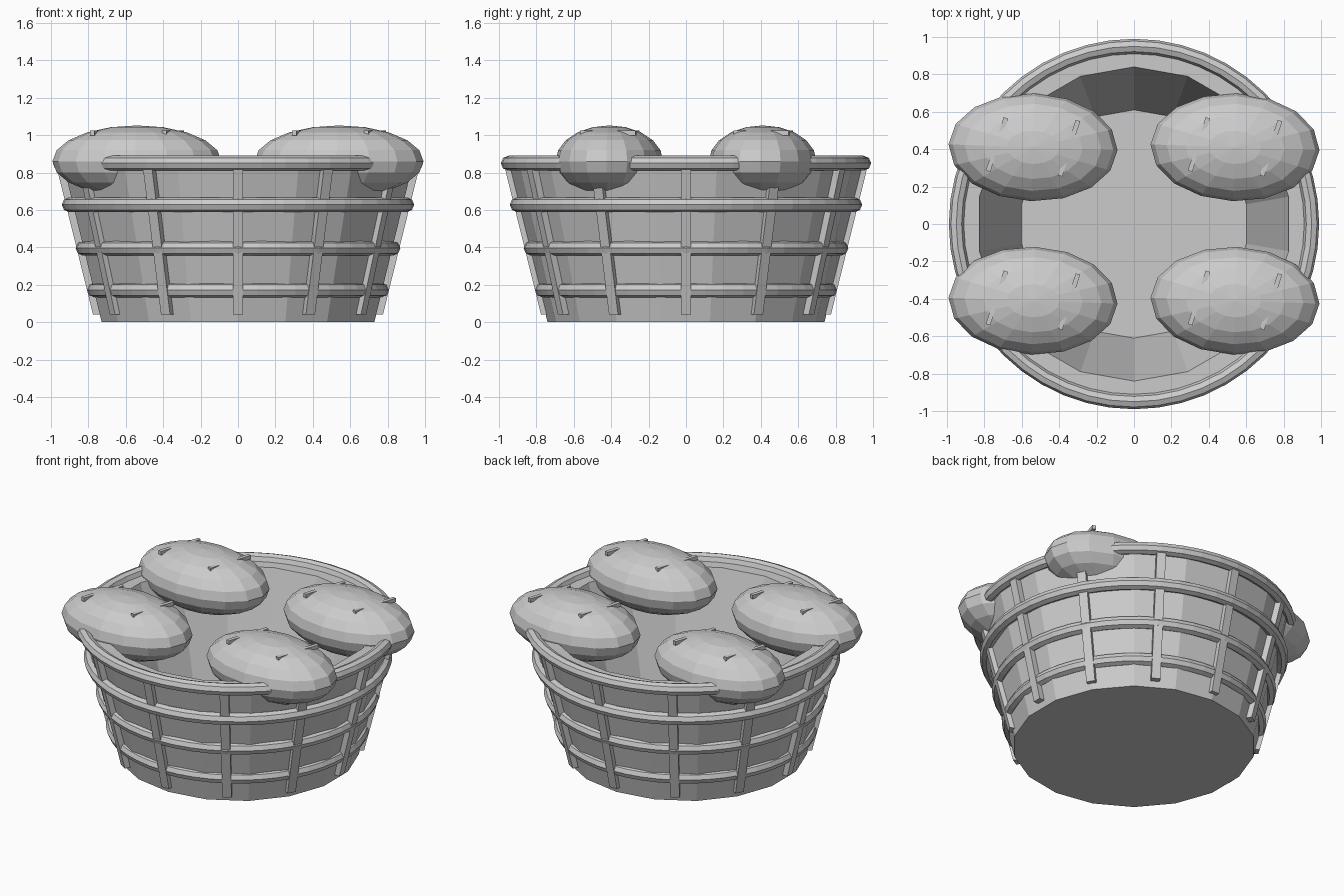
import bpy, bmesh
from math import sin, cos, pi, radians
from mathutils import Matrix, Vector

if "Cube" in bpy.data.objects:
    bpy.data.objects.remove(bpy.data.objects["Cube"])

grey = bpy.data.materials.new("plain grey")
grey.use_nodes = True
colour = (0.6, 0.6, 0.6, 1)
grey.diffuse_color = colour
grey.node_tree.nodes["Principled BSDF"].inputs["Base Color"].default_value = colour


def finish(name, bm):
    bmesh.ops.recalc_face_normals(bm, faces=bm.faces)
    mesh = bpy.data.meshes.new(name)
    bm.to_mesh(mesh)
    bm.free()
    mesh.materials.append(grey)
    obj = bpy.data.objects.new(name, mesh)
    bpy.context.collection.objects.link(obj)
    return obj


def lathe(name, profile, sides, closed=False):
    """Turn a (radius, height) profile round z; open profiles get end caps."""
    bm = bmesh.new()
    rings = []
    for r, z in profile:
        angles = [pi / 2 + 2 * pi * i / sides for i in range(sides)]
        rings.append([bm.verts.new((r * cos(a), r * sin(a), z)) for a in angles])
    pairs = list(zip(rings, rings[1:]))
    if closed:
        pairs.append((rings[-1], rings[0]))
    else:
        bm.faces.new(rings[0])
        bm.faces.new(rings[-1])
    for low, high in pairs:
        for i in range(sides):
            j = (i + 1) % sides
            bm.faces.new((low[i], low[j], high[j], high[i]))
    return finish(name, bm)


def wall_radius(z):
    return 0.74 + 0.247 * z


# Tapered tub with a thick wall and a flat floor inside
lathe("basket_wall", [(0.74, 0), (wall_radius(0.85), 0.85), (0.84, 0.85), (0.61, 0.06)], 18)

# Rounded hoops, the highest one forming the rim
hoops = {"lower_hoop": (0.767, 0.172), "middle_hoop": (0.828, 0.396),
         "upper_hoop": (0.902, 0.628), "rim": (0.95, 0.85)}
for name, (radius, z) in hoops.items():
    section = [(radius + 0.04 * cos(k * pi / 4), z + 0.04 * sin(k * pi / 4)) for k in range(8)]
    lathe(name, section, 48, closed=True)

# Upright slats that follow the slope of the wall
bottom, top = 0.04, 0.83
for n in range(12):
    bm = bmesh.new()
    bmesh.ops.create_cube(bm, size=1)
    for v in bm.verts:
        z = bottom if v.co.z < 0 else top
        v.co = (wall_radius(z) + 0.005 + v.co.x * 0.04, v.co.y * 0.056, z)
    bm.transform(Matrix.Rotation(n * pi / 6, 4, "Z"))
    finish(f"slat_{n + 1}", bm)

# Four oval potatoes, each with four small sprouts
sprouts = [(-0.16, 0.11), (0.225, 0.095), (-0.225, -0.08), (0.16, -0.105)]
for x in (-0.54, 0.54):
    for y in (-0.41, 0.41):
        side = ("front" if y < 0 else "back") + ("_left" if x > 0 else "_right")
        bm = bmesh.new()
        bmesh.ops.create_uvsphere(bm, u_segments=16, v_segments=10, radius=1)
        bm.transform(Matrix.Translation((x, y, 0.86)) @ Matrix.Rotation(radians(-2), 4, "Z")
                     @ Matrix.Diagonal((0.452, 0.288, 0.192, 1)))
        finish(f"{side}_potato", bm)

        bm = bmesh.new()
        for dx, dy in sprouts:
            place = (Matrix.Translation(Vector((x + dx, y + dy, 1.012)))
                     @ Matrix.Rotation(radians(-18), 4, "Z")
                     @ Matrix.Diagonal((0.025, 0.1, 0.025, 1)))
            bmesh.ops.create_cube(bm, size=1, matrix=place)
        finish(f"{side}_potato_sprouts", bm)
